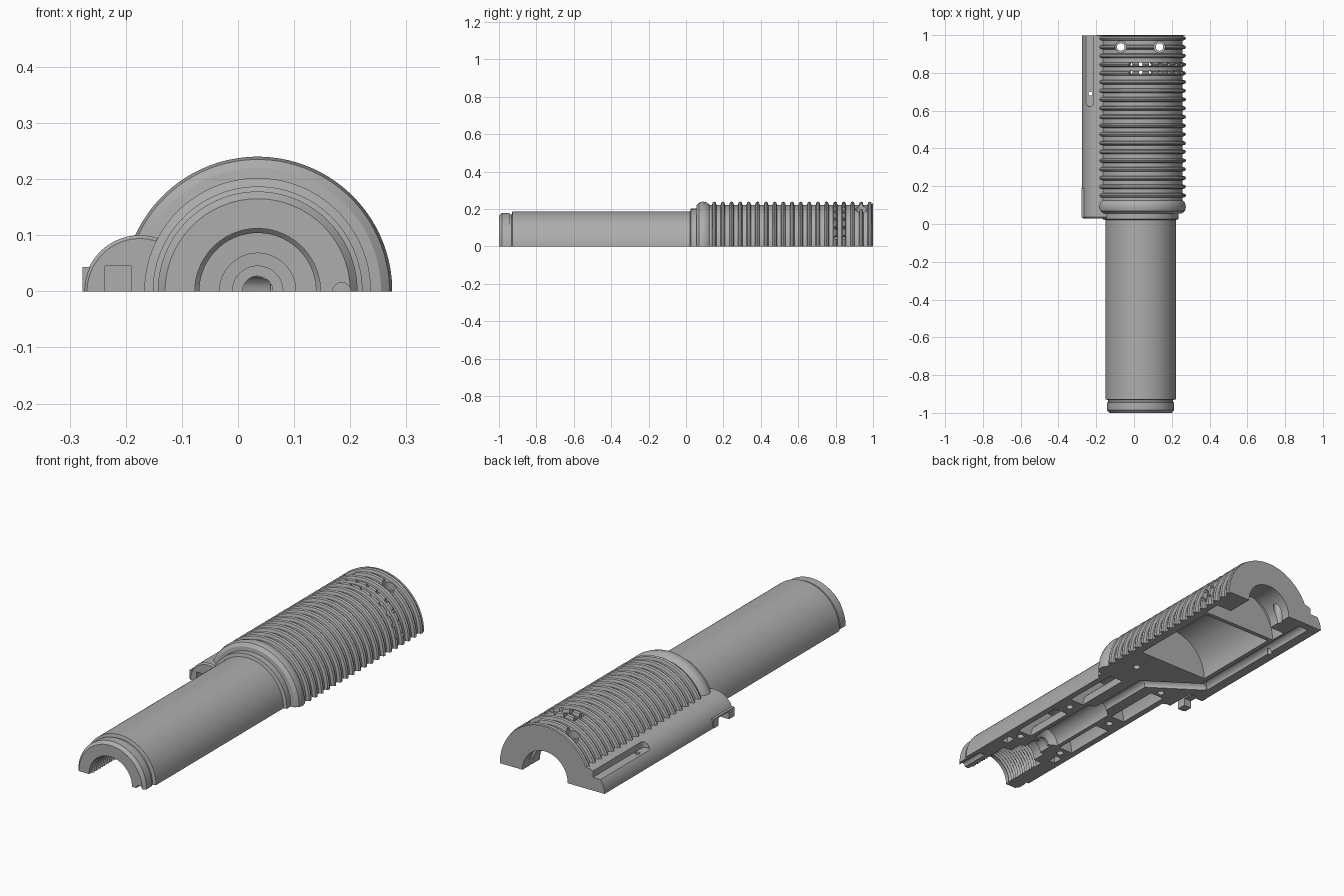
import bpy, bmesh, math
from mathutils import Vector

cube = bpy.data.objects.get("Cube")
if cube:
    bpy.data.objects.remove(cube, do_unlink=True)

AXIS = 0.035      # x of the main barrel axis
POD = -0.175      # x of the side pod axis

grey = bpy.data.materials.new("plain grey")
grey.use_nodes = True
grey.diffuse_color = (0.42, 0.42, 0.42, 1)
grey.node_tree.nodes["Principled BSDF"].inputs["Base Color"].default_value = (0.42, 0.42, 0.42, 1)


def finish(name, bm):
    bmesh.ops.recalc_face_normals(bm, faces=bm.faces[:])
    mesh = bpy.data.meshes.new(name)
    bm.to_mesh(mesh)
    bm.free()
    mesh.materials.append(grey)
    ob = bpy.data.objects.new(name, mesh)
    bpy.context.scene.collection.objects.link(ob)
    return ob


def lathe(name, profile, cx=AXIS, ring=False, seg=96):
    """Turn (radius, y) points round a line along y; ring closes the profile on itself."""
    bm = bmesh.new()
    loops = []
    for r, y in profile:
        angles = [2 * math.pi * (i + 0.5) / seg for i in range(seg)]
        loops.append([bm.verts.new((cx + r * math.cos(a), y, r * math.sin(a))) for a in angles])
    pairs = list(zip(loops, loops[1:]))
    if ring:
        pairs.append((loops[-1], loops[0]))
    else:
        bm.faces.new(loops[0])
        bm.faces.new(loops[-1])
    for a, b in pairs:
        for i in range(seg):
            j = (i + 1) % seg
            bm.faces.new((a[i], a[j], b[j], b[i]))
    return finish(name, bm)


def rod(name, start, end, r, seg=24):
    bm = bmesh.new()
    a, b = Vector(start), Vector(end)
    mat = (b - a).to_track_quat('Z', 'Y').to_matrix().to_4x4()
    mat.translation = (a + b) / 2
    bmesh.ops.create_cone(bm, cap_ends=True, segments=seg, radius1=r, radius2=r,
                          depth=(b - a).length, matrix=mat)
    return finish(name, bm)


def box(name, low, high):
    bm = bmesh.new()
    bmesh.ops.create_cube(bm, size=1)
    for v in bm.verts:
        v.co = [(l + h) / 2 + c * (h - l) for l, h, c in zip(low, high, v.co)]
    return finish(name, bm)


# Barrel outline: front tube, lip groove, collar, bulge and ribbed grip
outline = [(0.165, -1), (0.178, -0.985), (0.178, -0.945), (0.172, -0.943), (0.172, -0.932),
           (0.187, -0.928), (0.187, 0.022), (0.202, 0.026), (0.202, 0.055), (0.22, 0.057),
           (0.235, 0.07), (0.24, 0.09), (0.235, 0.112), (0.223, 0.125)]
PITCH = 0.0462
for k in range(19):
    y = 0.151 + k * PITCH
    outline += [(0.223, y - 0.012), (0.236, y - 0.008), (0.24, y), (0.236, y + 0.008), (0.223, y + 0.012)]
outline += [(0.236, 1)]
body = lathe("half_shell_body", outline)

# Side pod and its small outer block
added = [
    lathe("side_pod", [(0.094, 0.03), (0.1, 0.037), (0.1, 0.999)], cx=POD, seg=64),
    box("pod_block", (-0.277, 0.035, -0.1), (-0.24, 0.19, 0.043)),
]
cut = []

# Front threaded socket and stepped bore
socket = [(0.112, -1.05), (0.112, -0.98)]
for k in range(12):
    y = -0.972 + k * 0.016
    socket += [(0.104, y), (0.112, y + 0.008)]
socket += [(0.112, -0.75), (0.068, -0.749), (0.068, -0.68), (0.045, -0.679), (0.045, -0.61)]
cut.append(lathe("socket_cutter", socket, seg=64))
cut.append(lathe("inner_chamber_cutter",
                 [(0.027, -0.64), (0.027, -0.6), (0.065, -0.58), (0.065, -0.22), (0.028, -0.19)], seg=48))

# Pockets between the outer wall and inner tube
for y0, y1 in ((-0.71, -0.66), (-0.59, -0.33), (-0.22, 0.06)):
    inner = 0.085 if y0 > -0.65 else 0.125
    cut.append(lathe("pocket_cutter", [(inner, y0), (0.158, y0), (0.158, y1), (inner, y1)],
                     ring=True, seg=64))

# Rear chambers and back opening
cut.append(lathe("main_chamber_cutter", [(0.185, 0.32), (0.185, 0.77)]))
cut.append(lathe("vent_chamber_cutter", [(0.198, 0.79), (0.198, 0.87)]))
cut.append(lathe("back_opening_cutter", [(0.118, 0.86), (0.118, 1.05)]))

# Cable channel from the barrel axis out into the pod
path = [(AXIS, -0.25, 0), (AXIS, 0.1, 0), (-0.2, 0.26, 0), (-0.2, 0.95, 0)]
for a, b in zip(path, path[1:]):
    extra = (Vector(b) - Vector(a)).normalized() * 0.012
    cut.append(rod("channel_cutter", Vector(a) - extra, Vector(b) + extra, 0.028))

# Screw sockets in the split face
for side in (-1, 1):
    for y in (-0.625, -0.275, 0.2 if side > 0 else 0.09):
        x = AXIS + side * 0.118
        cut.append(rod("screw_cutter", (x, y, -0.1), (x, y, 0.08), 0.016))

# Rear through holes with counterbores
for x in (-0.07, 0.135):
    cut.append(rod("rear_hole_cutter", (x, 0.937, -0.1), (x, 0.937, 0.3), 0.02))
    cut.append(rod("counterbore_cutter", (x, 0.937, 0.17), (x, 0.937, 0.3), 0.031))

# Two rows of radial vent holes
for y in (0.802, 0.845):
    for k in range(-1, 7):
        a = math.radians(13 * k)
        d = Vector((math.sin(a), 0, math.cos(a)))
        c = Vector((AXIS, y, 0))
        cut.append(rod("vent_cutter", c + d * 0.17, c + d * 0.27, 0.01, 12))

# Pod slot, slot hole, front pocket and side notch
cut.append(box("slot_cutter", (-0.254, 0.64, 0.062), (-0.214, 1.1, 0.2)))
cut.append(rod("slot_end_cutter", (-0.234, 0.641, 0.062), (-0.234, 0.641, 0.2), 0.0199))
cut.append(rod("slot_hole_cutter", (-0.23, 0.69, 0), (-0.23, 0.69, 0.1), 0.011))
cut.append(box("pod_pocket_cutter", (-0.237, -0.1, -0.1), (-0.191, 0.17, 0.045)))
cut.append(box("pod_notch_cutter", (-0.3, 0.075, -0.1), (-0.22, 0.155, 0.036)))

# Small locating hole in the front lip
cut.append(rod("lip_hole_cutter", (0.185, -1.1, 0), (0.185, -0.86, 0), 0.016))

# Split plane: keep only the upper half
cut.append(box("split_cutter", (-1, -2, -1), (1, 2, 0)))

for op, parts in (('UNION', added), ('DIFFERENCE', cut)):
    for part in parts:
        part.hide_render = True
        mod = body.modifiers.new(part.name, 'BOOLEAN')
        mod.operation = op
        mod.solver = 'MANIFOLD'
        mod.object = part

# Bake the result and drop the helpers
bpy.context.view_layer.update()
graph = bpy.context.evaluated_depsgraph_get()
result = bpy.data.meshes.new_from_object(body.evaluated_get(graph))
body.modifiers.clear()
body.data = result
for part in added + cut:
    bpy.data.objects.remove(part, do_unlink=True)
body.data.materials.clear()
body.data.materials.append(grey)
for p in body.data.polygons:
    p.material_index = 0

bpy.ops.object.select_all(action='DESELECT')
body.select_set(True)
bpy.context.view_layer.objects.active = body
bpy.ops.object.shade_smooth_by_angle(angle=math.radians(30))
